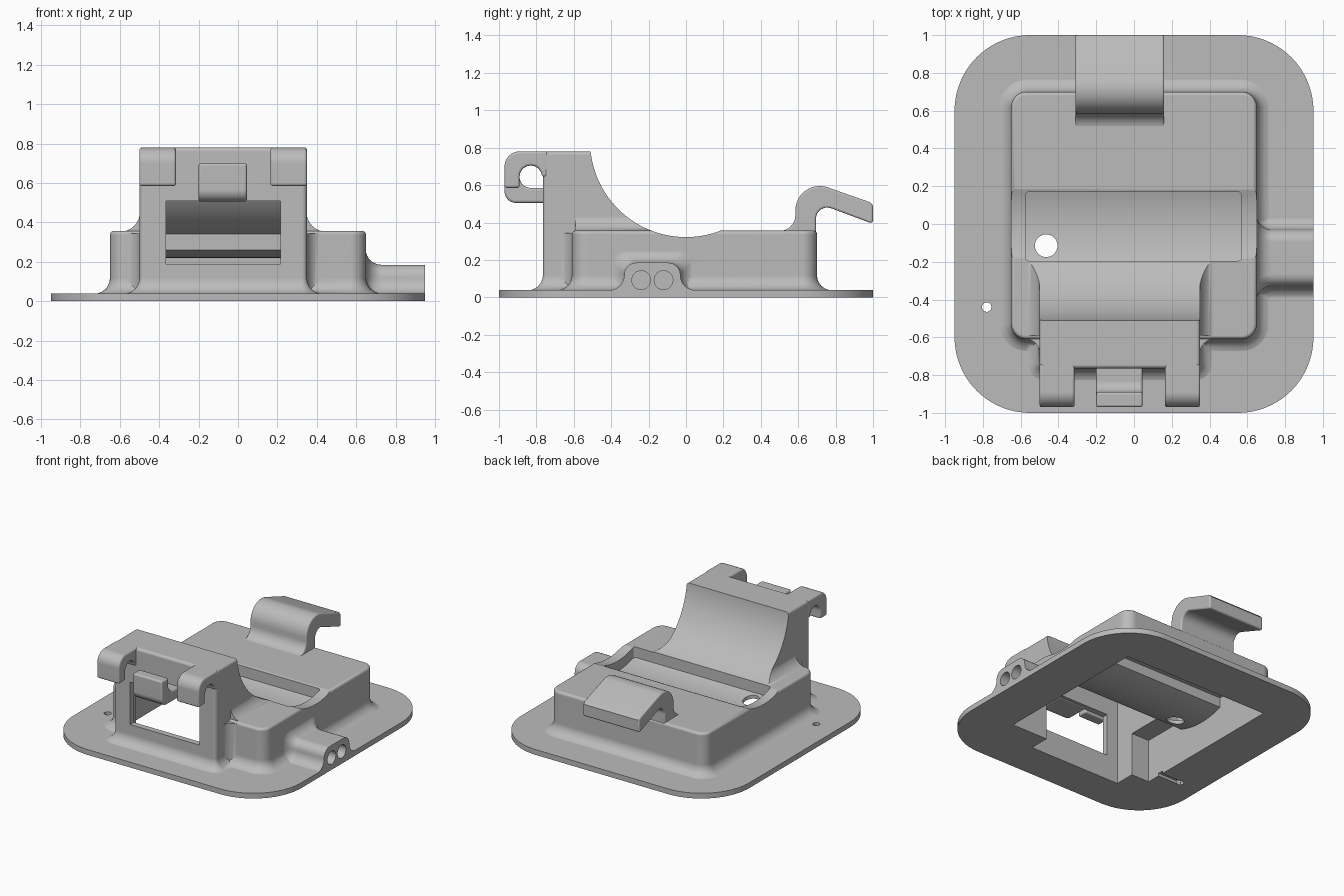
import bpy, bmesh
from math import sin, cos, pi, radians
from mathutils import Vector

old = bpy.data.objects.get("Cube")
if old:
    bpy.data.objects.remove(old, do_unlink=True)

grey = bpy.data.materials.new("matte_grey")
grey.use_nodes = True
grey.diffuse_color = (0.5, 0.5, 0.5, 1)
grey.node_tree.nodes["Principled BSDF"].inputs["Base Color"].default_value = (0.5, 0.5, 0.5, 1)


def loft(name, rings):
    """Closed solid through a list of point rings."""
    bm = bmesh.new()
    loops = [[bm.verts.new(p) for p in ring] for ring in rings]
    n = len(loops[0])
    for a, b in zip(loops, loops[1:]):
        for i in range(n):
            j = (i + 1) % n
            bm.faces.new((a[i], a[j], b[j], b[i]))
    bm.faces.new(loops[0])
    bm.faces.new(loops[-1])
    bmesh.ops.recalc_face_normals(bm, faces=bm.faces[:])
    mesh = bpy.data.meshes.new(name)
    bm.to_mesh(mesh)
    bm.free()
    mesh.materials.append(grey)
    ob = bpy.data.objects.new(name, mesh)
    bpy.context.collection.objects.link(ob)
    return ob


def arc(cx, cy, r, a0, a1, n=8):
    return [(cx + r * cos(radians(a0 + (a1 - a0) * i / n)),
             cy + r * sin(radians(a0 + (a1 - a0) * i / n))) for i in range(n + 1)]


def extrude(name, pts, axis, lo, hi):
    """Extrude a 2D profile along x, y or z."""
    place = {"x": lambda u, v, w: (w, u, v), "y": lambda u, v, w: (u, w, v),
             "z": lambda u, v, w: (u, v, w)}[axis]
    return loft(name, [[place(u, v, w) for u, v in pts] for w in (lo, hi)])


def box(name, x0, x1, y0, y1, z0, z1):
    return extrude(name, [(x0, y0), (x1, y0), (x1, y1), (x0, y1)], "z", z0, z1)


def circle(cx, cy, r, n):
    return arc(cx, cy, r, 0, 360, n)[:-1]


def rounded(x0, x1, y0, y1, r, off=0, n=8):
    """Rounded rectangle grown by off."""
    pts, q = [], r + off
    for cx, cy, a in ((x1 - r, y1 - r, 0), (x0 + r, y1 - r, 90),
                      (x0 + r, y0 + r, 180), (x1 - r, y0 + r, 270)):
        pts += arc(cx, cy, q, a, a + 90, n)
    return pts


def boolean(ob, other, op="DIFFERENCE"):
    """Apply a boolean and discard the helper."""
    bpy.context.view_layer.objects.active = ob
    mod = ob.modifiers.new("bool", "BOOLEAN")
    mod.operation, mod.solver, mod.object = op, "EXACT", other
    bpy.ops.object.modifier_apply(modifier=mod.name)
    bpy.data.objects.remove(other, do_unlink=True)


def flared(name, rect, r, top, flare=0.08, edge=0.02):
    """Upright block with a concave foot and a rounded top edge."""
    steps = [i * pi / 12 for i in range(7)]
    levels = [(flare, 0.02)]
    levels += [(flare * (1 - cos(t)), 0.038 + flare * (1 - sin(t))) for t in reversed(steps)]
    levels += [(-edge * (1 - cos(t)), top - edge * (1 - sin(t))) for t in steps]
    return loft(name, [[(x, y, z) for x, y in rounded(*rect, r, off)] for off, z in levels])


def drum(r):
    """Cylinder along x for the cradle curve."""
    return extrude("drum", circle(0, 0.835, r, 128), "x", -1.2, 1.2)


# Outer solid: plate, body and tower
shell = extrude("shell", rounded(-0.95, 0.95, -1, 1, 0.4, n=20), "z", 0, 0.04)
boolean(shell, flared("body", (-0.65, 0.65, -0.61, 0.70), 0.08, 0.357), "UNION")
boolean(shell, flared("tower", (-0.5, 0.35, -0.765, 0.1), 0.025, 0.78), "UNION")

# Fillets between tower and body, on both sides
for side in (1, -1):
    def flip(pts):
        return [(x if side > 0 else -0.15 - x, y) for x, y in pts]
    upper = arc(0.448, 0.453, 0.1, 270, 180) + [(0.32, 0.453), (0.32, 0.32), (0.448, 0.32)]
    boolean(shell, extrude("upper_fillet", flip(upper), "y", -0.59, 0.03), "UNION")
    corner = arc(0.428, -0.688, 0.08, 90, 180) + [(0.32, -0.688), (0.32, -0.58), (0.428, -0.58)]
    boolean(shell, extrude("corner_fillet", flip(corner), "z", 0.02, 0.345), "UNION")


# Cable outlet, swelling where it meets the body
def outlet_ring(x, o):
    w, top, r = 0.15 + o, 0.185 + o, 0.065
    half = [(w + 0.08, 0.02)] + arc(w + 0.08, 0.118, 0.08, 270, 180) + arc(w - r, top - r, r, 0, 90)
    return [(x, -0.18 + s * u, v) for s, pts in ((1, half), (-1, half[::-1])) for u, v in pts]


swell = [(0.728 - 0.08 * sin(t), 0.08 * (1 - cos(t))) for t in [i * pi / 16 for i in range(9)]]
boolean(shell, loft("cable_outlet", [outlet_ring(x, o) for x, o in
                                     [(0.95, 0)] + swell + [(0.62, 0.08)]]), "UNION")

# Cradle curve over the whole width
boolean(shell, drum(0.513))

# Hollow inside, leaving a liner around the cradle and pocket
cavity = box("cavity", -0.605, 0.605, -0.565, 0.655, -0.1, 0.325)
boolean(cavity, box("tower_cavity", -0.455, 0.305, -0.72, -0.1, -0.12, 0.745), "UNION")
boolean(cavity, drum(0.54))
liner = box("liner", -0.7, 0.7, -0.22, 0.195, 0.1, 0.5)
boolean(liner, drum(0.615), "INTERSECT")
boolean(cavity, liner)
boolean(shell, cavity)

# Curved-floor pocket
pocket = extrude("pocket", rounded(-0.575, 0.57, -0.195, 0.17, 0.02, n=4), "z", 0.1, 0.6)
boolean(pocket, drum(0.59), "INTERSECT")
boolean(shell, pocket)

# Window, drain holes, cable holes and the groove under the plate
boolean(shell, box("window", -0.365, 0.215, -0.95, -0.6, 0.19, 0.51))
boolean(shell, extrude("pocket_hole", circle(-0.465, -0.115, 0.06, 32), "z", 0.1, 0.6))
boolean(shell, extrude("plate_hole", circle(-0.78, -0.44, 0.025, 24), "z", -0.1, 0.1))
boolean(shell, box("groove", -0.8, -0.58, -0.46, -0.42, -0.1, 0.02))
for y in (-0.24, -0.12):
    boolean(shell, extrude("cable_hole", circle(y, 0.092, 0.05, 32), "x", 0.57, 1.1))

# Front hooks, pointing down
hook = ([(-0.74, 0.78)] + arc(-0.89, 0.70, 0.08, 90, 180) + [(-0.97, 0.585), (-0.89, 0.585)]
        + arc(-0.83, 0.645, 0.06, 180, 0) + [(-0.74, 0.645)])
parts = [extrude("right_hook", hook, "x", -0.5, -0.315),
         extrude("left_hook", hook, "x", 0.165, 0.35)]

# Centre clip, pointing up
clip = ([(-0.74, 0.505)] + arc(-0.91, 0.565, 0.06, 270, 180) + [(-0.97, 0.70), (-0.89, 0.70)]
        + arc(-0.83, 0.645, 0.06, 180, 270) + [(-0.74, 0.585)])
parts.append(extrude("centre_clip", clip, "x", -0.2, 0.045))

# Rear latch with sloping lip
latch = (arc(0.5, 0.44, 0.085, 270, 360) + arc(0.715, 0.465, 0.13, 180, 72, 12)
         + [(0.985, 0.508), (1.0, 0.49), (1.0, 0.40), (0.98, 0.40)]
         + arc(0.755, 0.42, 0.06, 72, 180) + [(0.695, 0.335), (0.5, 0.335)])
parts.append(extrude("rear_latch", latch, "x", -0.31, 0.16))

for ob in parts:
    bev = ob.modifiers.new("soft_edges", "BEVEL")
    bev.width, bev.segments, bev.limit_method = 0.012, 3, "ANGLE"
    bev.angle_limit = radians(40)

# Smooth shading with crisp edges
for ob in parts + [shell]:
    bpy.ops.object.select_all(action="DESELECT")
    ob.select_set(True)
    bpy.context.view_layer.objects.active = ob
    bpy.ops.object.shade_smooth_by_angle(angle=radians(35))
    ob.modifiers.new("even_normals", "WEIGHTED_NORMAL").keep_sharp = True
